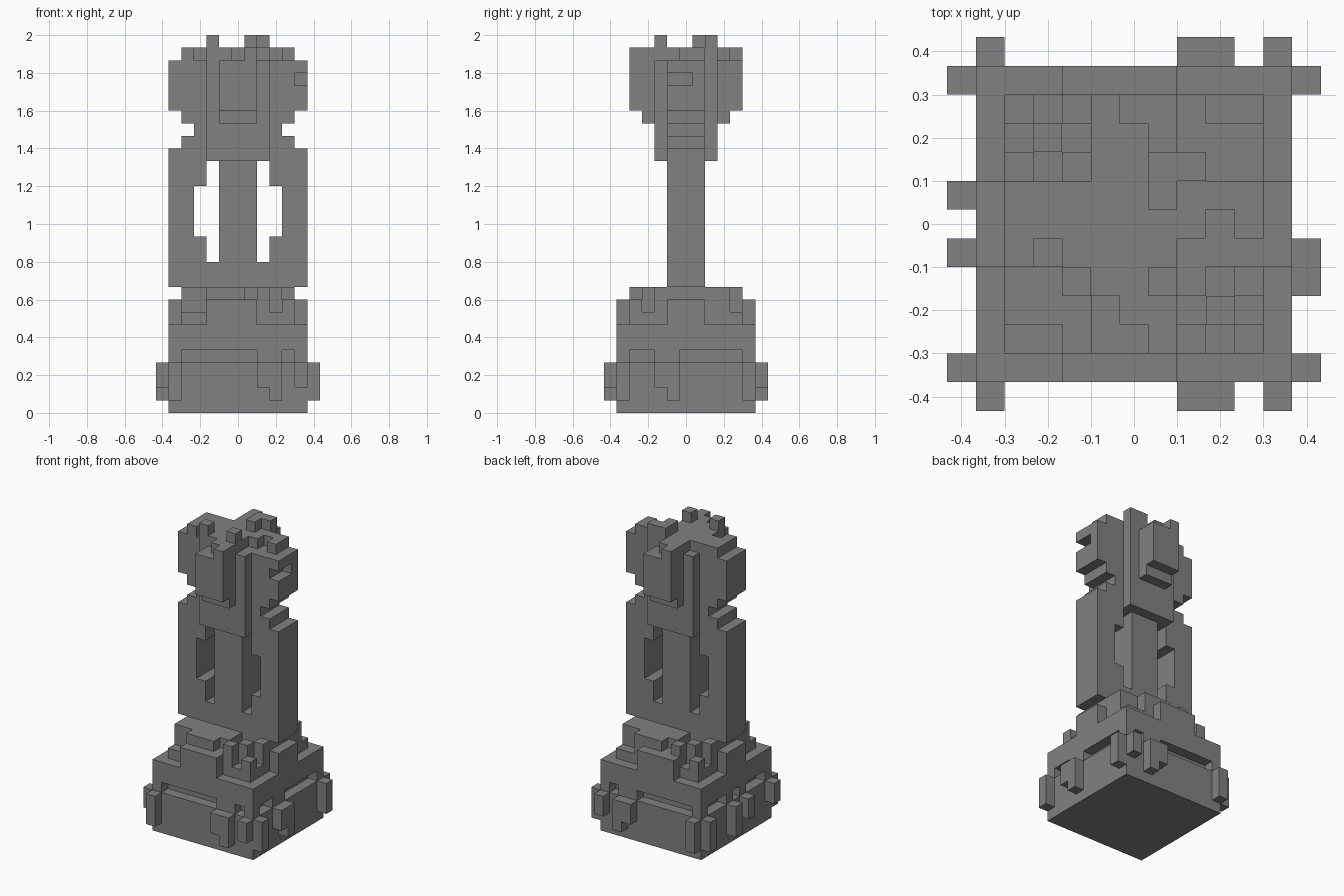
import bpy
import bmesh
from mathutils import Vector

old = bpy.data.objects.get("Cube")
if old:
    bpy.data.objects.remove(old, do_unlink=True)

UNIT = 2 / 30  # edge length of one block

stone = bpy.data.materials.new("grey stone")
stone.use_nodes = True
grey = (0.22, 0.22, 0.22, 1)
stone.diffuse_color = grey
stone.node_tree.nodes["Principled BSDF"].inputs["Base Color"].default_value = grey


def box(x0, x1, y0, y1, z0, z1):
    """Block cells with inclusive limits."""
    return {(x, y, z) for x in range(x0, x1 + 1)
            for y in range(y0, y1 + 1) for z in range(z0, z1 + 1)}


def slab(rx, ry, z0, z1):
    """Centred block with half extents rx and ry."""
    return box(-rx, rx, -ry, ry, z0, z1)


def turn(cells):
    """Half turn about the vertical axis."""
    return {(-x, -y, z) for x, y, z in cells}


def flip_y(cells):
    return {(x, -y, z) for x, y, z in cells}


# Plinth with a slot cut into each side
plinth = slab(5, 5, 0, 6)
front_slots = box(-4, 1, -5, -5, 4, 4) | box(4, 4, -5, -5, 4, 4)
plinth -= front_slots | flip_y(front_slots)
plinth -= box(5, 5, -4, -3, 4, 4) | box(5, 5, 0, 4, 4, 4)
for y0, y1 in ((-4, -2), (0, 0), (2, 4)):
    plinth -= box(-5, -5, y0, y1, 4, 4)

# Hanging studs around the plinth
front_studs = (box(-5, -5, -6, -6, 1, 3) | box(2, 2, -6, -6, 2, 3)
               | box(3, 3, -6, -6, 1, 3) | box(5, 5, -6, -6, 2, 3))
studs = front_studs | flip_y(front_studs)
for y, z in ((-5, 1), (-2, 2), (-1, 1), (5, 1)):
    studs |= box(6, 6, y, y, z, 3)
for y, z in ((-5, 2), (-1, 2), (1, 1), (5, 1)):
    studs |= box(-6, -6, y, y, z, 3)

# Stepped top of the plinth with broken corners
steps = slab(4, 4, 7, 8) | slab(5, 1, 7, 8) | box(-2, 1, -5, 5, 7, 8)
chips = (box(-4, -3, -4, -4, 8, 8) | box(3, 3, -4, -4, 8, 8)
         | box(4, 4, -3, -3, 8, 8) | box(2, 2, -3, -3, 8, 8))
steps -= chips | turn(chips)
rubble = (box(-2, 0, -4, -2, 9, 9) | box(-4, -3, -3, -2, 9, 9)
          | box(2, 2, -4, -4, 9, 9) | box(1, 1, -3, -2, 9, 9)
          | box(3, 3, -3, -3, 9, 9) | box(4, 4, -2, -2, 9, 9))
steps |= rubble | turn(rubble)

# Pierced body: central shaft between two side columns
body = slab(5, 1, 10, 20) | slab(4, 1, 9, 9) | slab(4, 1, 21, 21)
body |= slab(3, 1, 22, 22) | slab(4, 1, 23, 23)
for side in (-1, 1):
    body -= box(2 * side, 2 * side, -1, 1, 12, 19)
    body -= box(3 * side, 3 * side, -1, 1, 14, 17)

# Neck under the head
neck = slab(2, 2, 20, 23) | slab(1, 3, 23, 23)

# Cross-shaped head with a notch in one arm
head = slab(5, 1, 24, 27) | slab(1, 4, 24, 27) | slab(2, 2, 24, 27)
head -= box(5, 5, -1, 0, 26, 26)

# Uneven crown
crown = slab(2, 2, 28, 28)
arm = box(1, 1, -4, -4, 28, 28) | box(0, 1, -3, -3, 28, 28)
crown |= arm | turn(arm)
crown |= box(4, 4, 0, 0, 28, 28) | box(3, 4, 1, 1, 28, 28)
crown |= box(-4, -4, -1, -1, 28, 28) | box(-4, -3, 0, 1, 28, 28)
crown -= box(2, 2, -2, -1, 28, 28) | box(-2, -2, 2, 2, 28, 28)
crown |= box(1, 2, 2, 2, 29, 29) | box(1, 1, 1, 1, 29, 29)
crown |= box(-2, -2, -2, -2, 29, 29) | box(1, 1, -2, -2, 29, 29)

parts = {"plinth": plinth, "plinth_studs": studs, "plinth_steps": steps,
         "pierced_body": body, "neck": neck, "head": head, "crown": crown}
filled = set().union(*parts.values())


def build(name, cells):
    """Skin the outward faces of the cells."""
    bm = bmesh.new()
    for cell in sorted(cells):
        centre = Vector(cell) + Vector((0, 0, 0.5))
        for axis in range(3):
            for sign in (-1, 1):
                n = Vector((0, 0, 0))
                n[axis] = sign
                if tuple(int(a + b) for a, b in zip(cell, n)) in filled:
                    continue
                u = Vector((0, 0, 0))
                u[(axis + 1) % 3] = 0.5
                v = n.cross(u)
                mid = centre + n / 2
                corners = (mid - u - v, mid + u - v, mid + u + v, mid - u + v)
                bm.faces.new([bm.verts.new(c * UNIT) for c in corners])
    bmesh.ops.remove_doubles(bm, verts=bm.verts, dist=UNIT / 100)
    mesh = bpy.data.meshes.new(name)
    bm.to_mesh(mesh)
    bm.free()
    mesh.materials.append(stone)
    bpy.context.collection.objects.link(bpy.data.objects.new(name, mesh))


taken = set()
for part_name, part_cells in parts.items():
    build(part_name, part_cells - taken)
    taken |= part_cells
